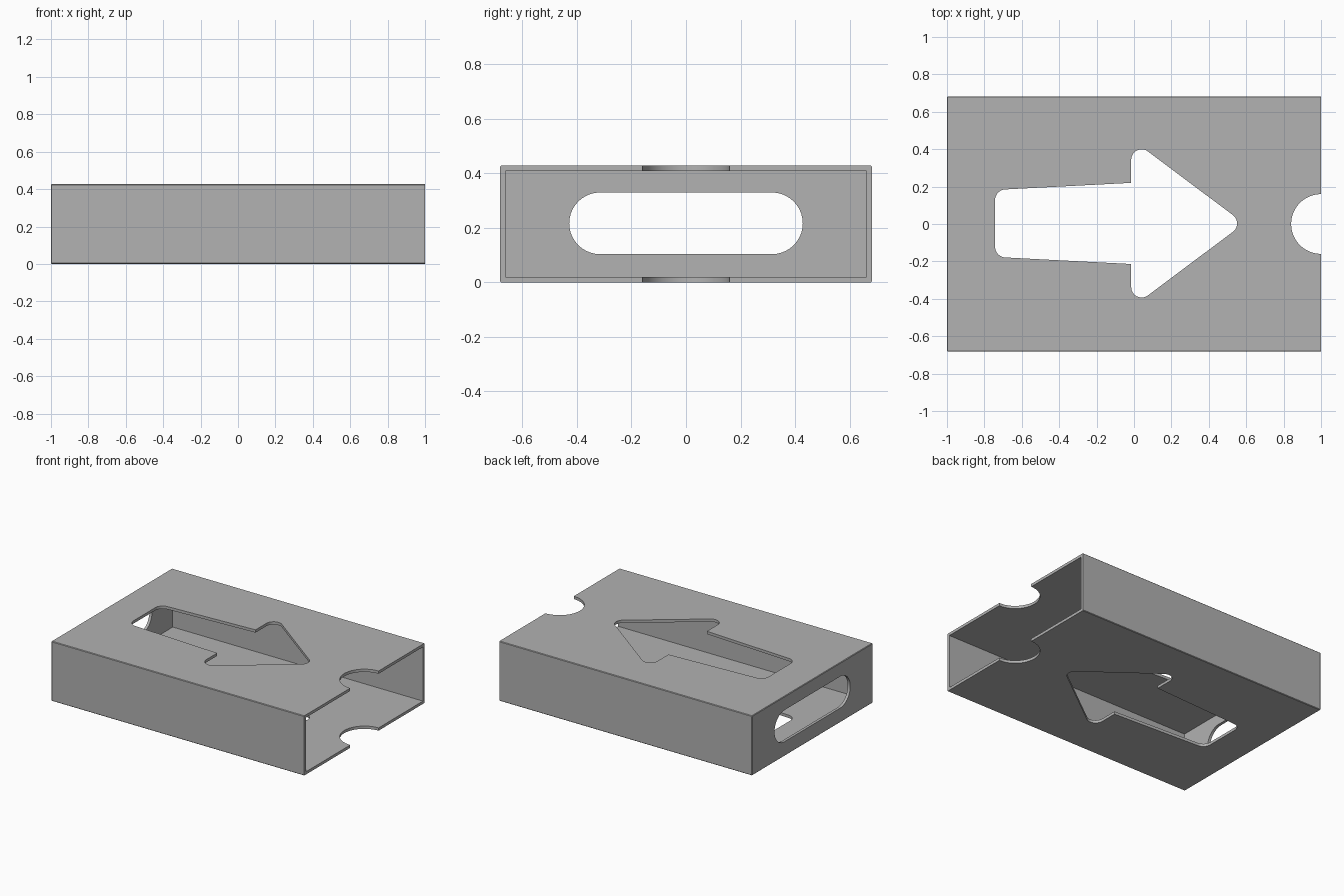
import bpy, bmesh
from math import sin, cos, radians
from mathutils import Vector

cube = bpy.data.objects.get("Cube")
if cube:
    bpy.data.objects.remove(cube, do_unlink=True)

HALF_Y, HEIGHT, WALL = 0.682, 0.427, 0.02

grey = bpy.data.materials.new("plain grey")
grey.use_nodes = True
grey.diffuse_color = (0.445, 0.445, 0.445, 1)
grey.node_tree.nodes["Principled BSDF"].inputs["Base Color"].default_value = grey.diffuse_color


def finish(name, bm):
    bmesh.ops.recalc_face_normals(bm, faces=bm.faces)
    mesh = bpy.data.meshes.new(name)
    bm.to_mesh(mesh)
    bm.free()
    mesh.materials.append(grey)
    obj = bpy.data.objects.new(name, mesh)
    bpy.context.collection.objects.link(obj)
    return obj


def box(name, low, high, bevel=0):
    bm = bmesh.new()
    bmesh.ops.create_cube(bm, size=1)
    low, high = Vector(low), Vector(high)
    for v in bm.verts:
        v.co = (low + high) / 2 + v.co * (high - low)
    if bevel:
        # Soften every edge except those around the open end
        edges = [e for e in bm.edges if min(v.co.x for v in e.verts) < 0]
        bmesh.ops.bevel(bm, geom=edges, offset=bevel, segments=1, affect='EDGES')
    return finish(name, bm)


def prism(name, outline, sweep):
    bm = bmesh.new()
    face = bm.faces.new([bm.verts.new(p) for p in outline])
    geom = bmesh.ops.extrude_face_region(bm, geom=[face])["geom"]
    bmesh.ops.translate(bm, vec=sweep, verts=[g for g in geom if isinstance(g, bmesh.types.BMVert)])
    return finish(name, bm)


def arc(cx, cy, r, start, end, steps=12):
    angles = [radians(start + (end - start) * i / steps) for i in range(steps + 1)]
    return [(cx + r * cos(a), cy + r * sin(a)) for a in angles]


# Closed-end sleeve body and its hollow
sleeve = box("box_sleeve", (-1, -HALF_Y, 0), (1, HALF_Y, HEIGHT), 0.004)
hollow = box("hollow_cutter", (-1 + WALL, -HALF_Y + WALL, WALL),
             (1.2, HALF_Y - WALL, HEIGHT - WALL))

# Rounded arrow window through top and bottom: upper half, then mirrored
upper = arc(0.495, 0, 0.056, 0, 53.2) + arc(0.041, 0.34, 0.056, 53.2, 180)
upper += [(-0.015, 0.217)] + arc(-0.685, 0.124, 0.058, 93, 180)
arrow_outline = upper + [(x, -y) for x, y in reversed(upper[1:])]
arrow = prism("arrow_cutter", [(x, y + 0.003, -0.2) for x, y in arrow_outline], (0, 0, 0.9))

# Half-round thumb notches at the open end
notch = prism("notch_cutter", [(x, y, -0.2) for x, y in arc(1, 0, 0.16, 0, 352.5, 47)], (0, 0, 0.9))

# Long slot in the closed end
slot_outline = arc(0.315, 0.216, 0.113, -90, 90, 20) + arc(-0.315, 0.216, 0.113, 90, 270, 20)
slot = prism("slot_cutter", [(-1.2, y, z) for y, z in slot_outline], (0.4, 0, 0))

bpy.ops.object.select_all(action='DESELECT')
bpy.context.view_layer.objects.active = sleeve
sleeve.select_set(True)
for cutter in (hollow, arrow, notch, slot):
    mod = sleeve.modifiers.new(cutter.name, 'BOOLEAN')
    mod.operation, mod.solver, mod.object = 'DIFFERENCE', 'EXACT', cutter
    bpy.ops.object.modifier_apply(modifier=mod.name)
    bpy.data.objects.remove(cutter, do_unlink=True)

bpy.ops.object.shade_smooth_by_angle(angle=radians(30))
